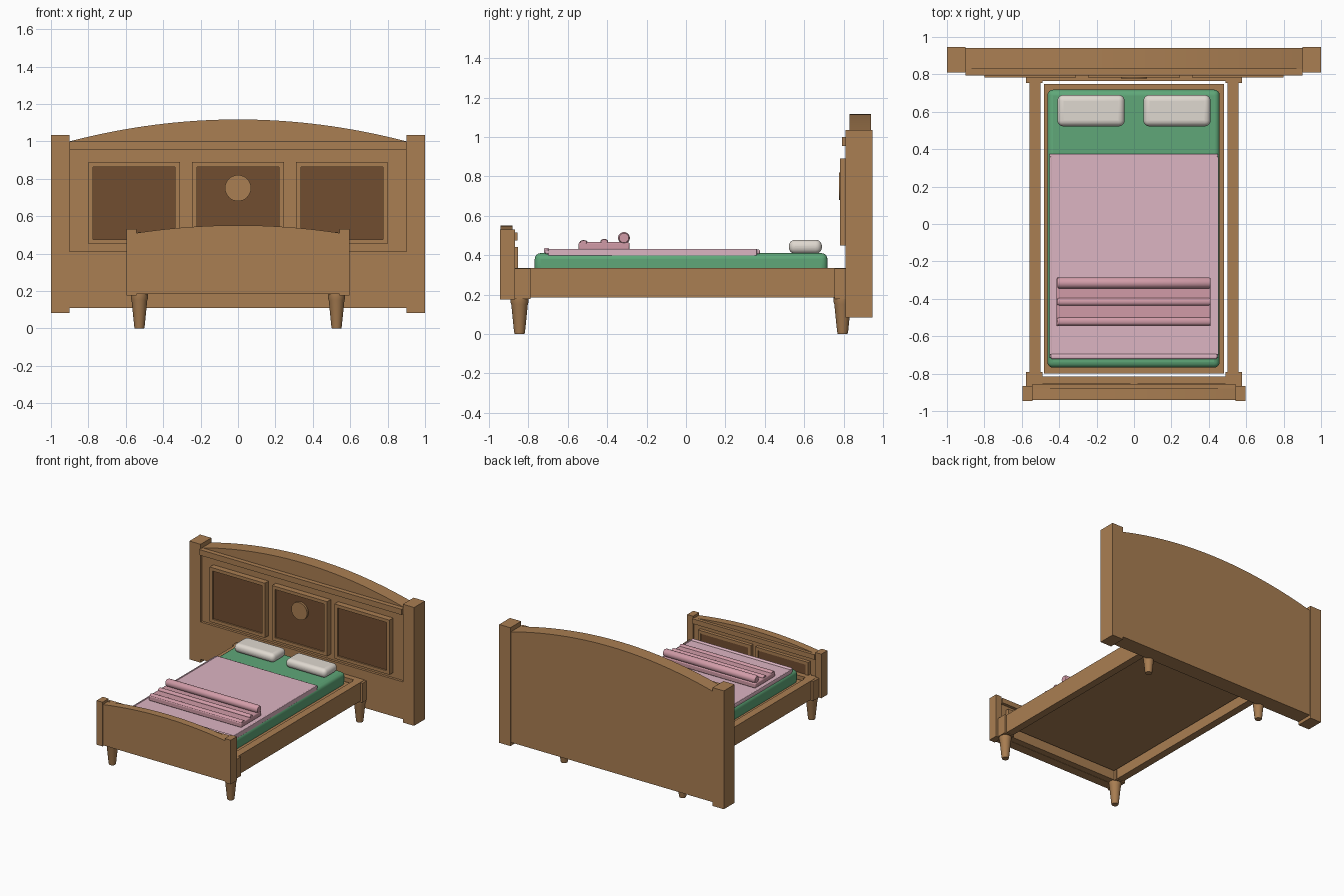
import bpy, bmesh, math

if "Cube" in bpy.data.objects:
    bpy.data.objects.remove(bpy.data.objects["Cube"])


def material(name, rgb):
    m = bpy.data.materials.new(name)
    m.diffuse_color = (*rgb, 1)
    m.use_nodes = True
    m.node_tree.nodes["Principled BSDF"].inputs["Base Color"].default_value = m.diffuse_color
    return m


WOOD = material("wood", (0.40, 0.21, 0.085))
DARK = material("dark_wood", (0.165, 0.075, 0.03))
GREEN = material("green_sheet", (0.115, 0.39, 0.19))
PINK = material("pink_cloth", (0.72, 0.46, 0.54))
ROSE = material("rose_cloth", (0.64, 0.33, 0.39))
WHITE = material("pillow_cloth", (0.74, 0.69, 0.63))


def finish(name, bm, mat, bevel=0, seg=1, smooth=False):
    bmesh.ops.recalc_face_normals(bm, faces=bm.faces)
    me = bpy.data.meshes.new(name)
    bm.to_mesh(me)
    bm.free()
    ob = bpy.data.objects.new(name, me)
    bpy.context.collection.objects.link(ob)
    me.materials.append(mat)
    if bevel:
        b = ob.modifiers.new("bevel", "BEVEL")
        b.width, b.segments = bevel, seg
    if smooth:
        bpy.ops.object.select_all(action="DESELECT")
        ob.select_set(True)
        bpy.context.view_layer.objects.active = ob
        bpy.ops.object.shade_smooth_by_angle(angle=math.radians(40))
    return ob


def box(name, x, y, z, mat=WOOD, **kw):
    bm = bmesh.new()
    bmesh.ops.create_cube(bm, size=1)
    for v in bm.verts:
        for i, r in enumerate((x, y, z)):
            v.co[i] = (r[0] + r[1]) / 2 + v.co[i] * abs(r[1] - r[0])
    return finish(name, bm, mat, **kw)


def prism(name, pts, y, mat=WOOD):
    # x-z outline extruded along y
    bm = bmesh.new()
    f = bm.faces.new([bm.verts.new((px, y[0], pz)) for px, pz in pts])
    ext = bmesh.ops.extrude_face_region(bm, geom=[f])["geom"]
    for v in ext:
        if isinstance(v, bmesh.types.BMVert):
            v.co.y = y[1]
    return finish(name, bm, mat)


def lathe(name, profile, loc, axis="Z", sy=1, sz=1, mat=WOOD, n=24):
    # (radius, height) profile revolved, then laid along the chosen axis
    bm = bmesh.new()
    rings = []
    for r, h in profile:
        ring = []
        for k in range(n):
            a = 2 * math.pi * k / n
            u, w = r * math.cos(a), r * math.sin(a)
            p = {"Z": (u, w, h), "X": (h, u * sy, w * sz), "Y": (u, h, w)}[axis]
            ring.append(bm.verts.new([c + o for c, o in zip(p, loc)]))
        rings.append(ring)
    for a, b in zip(rings, rings[1:]):
        for k in range(n):
            bm.faces.new((a[k], a[(k + 1) % n], b[(k + 1) % n], b[k]))
    bm.faces.new(rings[0])
    bm.faces.new(rings[-1])
    return finish(name, bm, mat, smooth=True)


def end_board(name, hw, post, py, by, fy, pz, bz, side, rise, recess, strip, panels, panz, rim):
    # posts, arched board, lower board, top moulding and framed panels
    for s in (-1, 1):
        box(name + "_post", (s * (hw - post), s * hw), py, pz)
    w = hw - post
    arch = [(-w, bz), (w, bz)]
    for i in range(33):
        t = 1 - i / 16
        arch.append((w * t, side + rise * (1 - t * t)))
    prism(name + "_arched_board", arch, by)
    box(name + "_lower_board", (-w, w), (py[0], by[0]), (bz, recess))
    box(name + "_moulding", (-w, w), (fy[0], by[0]), strip)
    for x0, x1 in panels:
        z0, z1 = panz
        box(name + "_dark_panel", (x0 + rim / 2, x1 - rim / 2), (fy[1], by[0]),
            (z0 + rim / 2, z1 - rim / 2), DARK)
        for a in ((x0, x0 + rim), (x1 - rim, x1)):
            box(name + "_panel_stile", a, (fy[2], by[0]), (z0, z1))
        for c in ((z0, z0 + rim), (z1 - rim, z1)):
            box(name + "_panel_rail", (x0 + rim, x1 - rim), (fy[2], by[0]), c)


# Headboard: y ranges run from the bed side outwards
end_board("headboard", 1.0, 0.1, (0.81, 0.947), (0.83, 0.94), (0.793, 0.795, 0.783),
          (0.083, 1.035), 0.11, 1.0, 0.117, 0.41, (0.955, 1.0),
          [(-0.80, -0.31), (-0.245, 0.245), (0.31, 0.80)], (0.45, 0.89), 0.026)
lathe("headboard_medallion", [(0.07, 0), (0.07, 0.012), (0.07, 0.03)], (0, 0.777, 0.75), "Y", n=32)

# Footboard
end_board("footboard", 0.597, 0.053, (-0.867, -0.945), (-0.88, -0.941), (-0.856, -0.858, -0.853),
          (0.175, 0.53), 0.183, 0.51, 0.041, 0.30, (0.475, 0.515),
          [(-0.49, -0.02), (0.02, 0.49)], (0.22, 0.44), 0.024)

# Side rails, corner blocks and legs
for s in (-1, 1):
    box("side_rail", (s * 0.5, s * 0.56), (-0.87, 0.82), (0.185, 0.335))
    for y0, y1, yl in ((-0.875, -0.79, -0.845), (0.755, 0.815, 0.795)):
        box("corner_block", (s * 0.49, s * 0.578), (y0, y1), (0.178, 0.333))
        lathe("leg", [(0.025, 0), (0.028, 0.012), (0.042, 0.15), (0.046, 0.162), (0.046, 0.185)],
              (s * 0.527, yl, 0))

# End rails and mattress base
box("head_rail", (-0.5, 0.5), (0.765, 0.83), (0.185, 0.335))
box("foot_rail", (-0.5, 0.5), (-0.88, -0.815), (0.185, 0.335))
box("mattress_base", (-0.48, 0.48), (-0.80, 0.748), (0.25, 0.31))

# Mattress and bedding
box("mattress", (-0.463, 0.458), (-0.768, 0.718), (0.30, 0.41), GREEN, bevel=0.03, seg=4, smooth=True)
box("blanket", (-0.453, 0.45), (-0.715, 0.375), (0.405, 0.428), PINK, bevel=0.007, seg=2, smooth=True)
for s in (-1, 1):
    box("blanket_side_hem", (s * 0.44, s * 0.452), (-0.70, 0.36), (0.385, 0.432), PINK, bevel=0.004, seg=2)
box("blanket_foot_hem", (-0.445, 0.445), (-0.722, -0.695), (0.41, 0.437), PINK, bevel=0.008, seg=3, smooth=True)

# Pillows
for s in (-1, 1):
    box("pillow", (s * 0.05, s * 0.41), (0.522, 0.69), (0.407, 0.478), WHITE, bevel=0.032, seg=5, smooth=True)

# Folded throw with a rolled edge and soft folds
box("folded_throw", (-0.415, 0.41), (-0.545, -0.287), (0.425, 0.466), ROSE, bevel=0.008, seg=2, smooth=True)
for nm, y, z, r, sy, sz in (("throw_roll", -0.315, 0.487, 0.03, 1, 1),
                            ("throw_fold", -0.415, 0.468, 0.02, 1, 0.7),
                            ("throw_fold", -0.52, 0.465, 0.02, 1, 0.55)):
    lathe(nm, [(r * 0.8, -0.41), (r, -0.4), (r, 0.4), (r * 0.8, 0.41)], (0, y, z), "X", sy, sz, ROSE)
